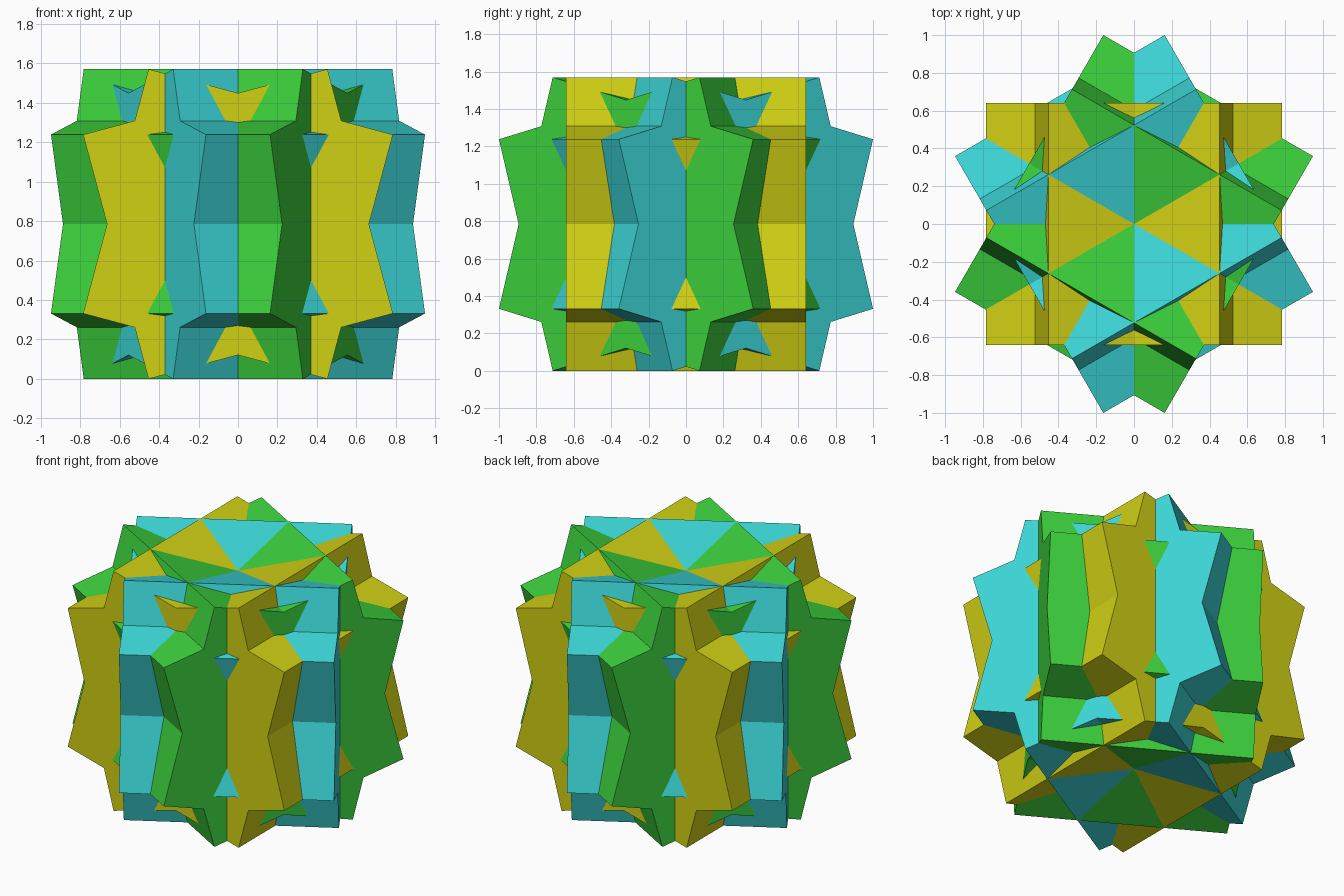
import bpy, bmesh
from math import radians, cos, sin, sqrt
from mathutils import Matrix

cube = bpy.data.objects.get("Cube")
if cube:
    bpy.data.objects.remove(cube, do_unlink=True)

HALF = 1 / (sqrt(2) * 0.75 + 0.5)      # half edge of each crossed cube
TIP = HALF * sqrt(2)                   # radius of the star tips
MID_Z = TIP * cos(radians(30))         # centre height


def make_material(name, rgb):
    mat = bpy.data.materials.new(name)
    mat.use_nodes = True
    color = (*rgb, 1.0)
    mat.diffuse_color = color
    mat.node_tree.nodes["Principled BSDF"].inputs["Base Color"].default_value = color
    return mat


def star_profile():
    """Outline of two squares crossed at +15 and -15 degrees."""
    quarter = [(0, HALF / cos(radians(15))), (30, TIP),
               (45, HALF / cos(radians(30))), (60, TIP)]
    points = []
    for q in range(4):
        for angle, radius in quarter:
            a = radians(angle + 90 * q)
            points.append((radius * cos(a), radius * sin(a)))
    return points


def make_star_block(name, turn, mat):
    """Star outline in the xz plane, extruded along y, turned about z."""
    bm = bmesh.new()
    cap = bm.faces.new([bm.verts.new((x, -HALF, z)) for x, z in star_profile()])
    out = bmesh.ops.extrude_face_region(bm, geom=[cap], use_keep_orig=True)
    moved = [g for g in out["geom"] if isinstance(g, bmesh.types.BMVert)]
    bmesh.ops.translate(bm, verts=moved, vec=(0, 2 * HALF, 0))
    bmesh.ops.recalc_face_normals(bm, faces=bm.faces)
    bm.transform(Matrix.Translation((0, 0, MID_Z)) @ Matrix.Rotation(radians(turn), 4, "Z"))
    mesh = bpy.data.meshes.new(name)
    bm.to_mesh(mesh)
    bm.free()
    mesh.materials.append(mat)
    obj = bpy.data.objects.new(name, mesh)
    bpy.context.collection.objects.link(obj)


# Three interlocking star blocks, 60 degrees apart
for name, turn, rgb in [("yellow", 0, (0.63, 0.63, 0.007)),
                        ("green", 60, (0.045, 0.63, 0.045)),
                        ("turquoise", -60, (0.045, 0.67, 0.67))]:
    make_star_block(name + "_star_block", turn, make_material(name, rgb))
